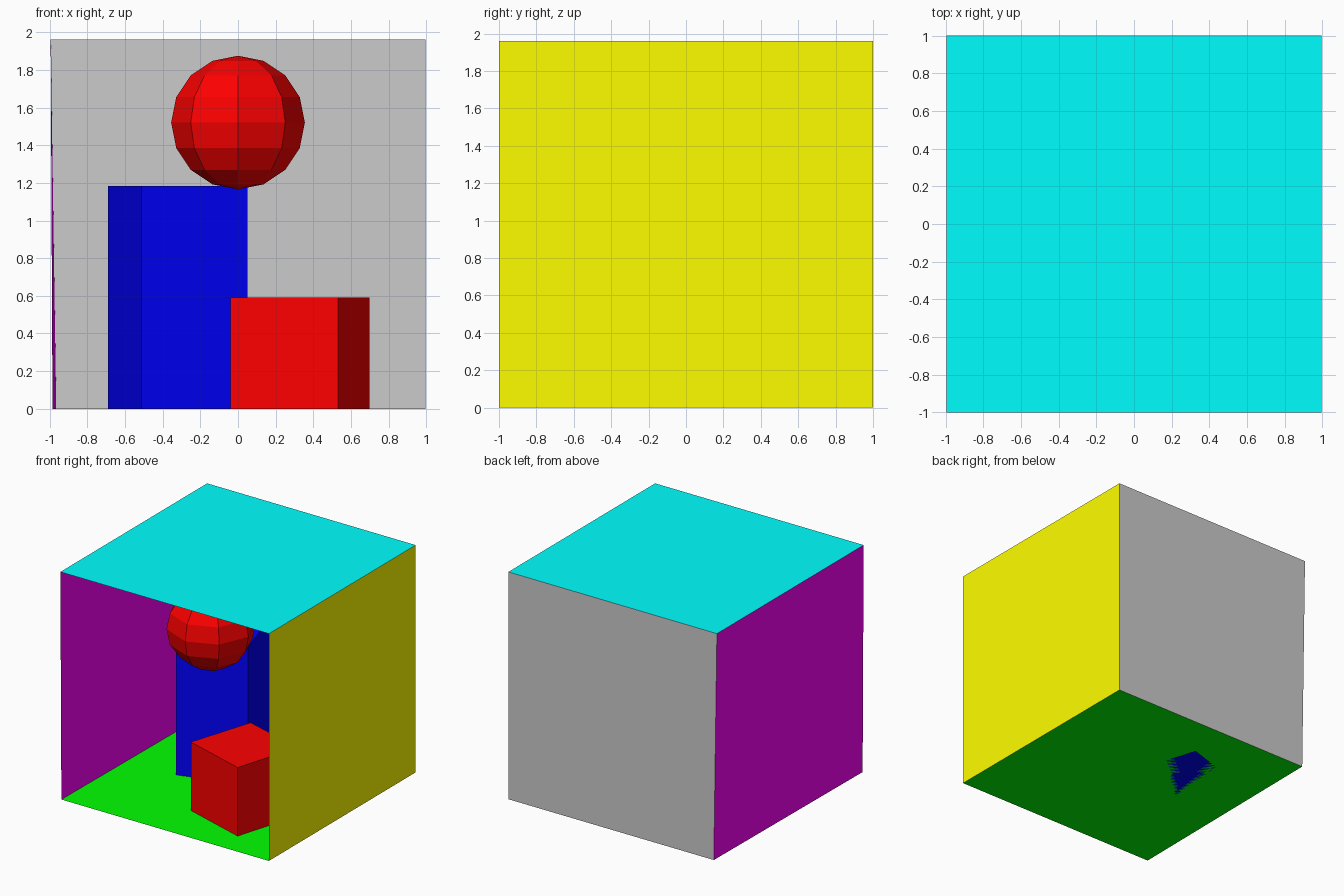
import bpy, bmesh
from mathutils import Matrix

if "Cube" in bpy.data.objects:
    bpy.data.objects.remove(bpy.data.objects["Cube"])

S = 2 / 2.03  # plan is drawn in room units, scaled so the depth is 2


def place(x, depth, z):
    """Plan position (depth grows towards the front) to model position."""
    return ((x + 0.01) * S, -(depth + 0.025) * S, z * S)


def finish(name, bm, color=None):
    mesh = bpy.data.meshes.new(name)
    bm.to_mesh(mesh)
    bm.free()
    obj = bpy.data.objects.new(name, mesh)
    bpy.context.collection.objects.link(obj)
    if color:
        mat = bpy.data.materials.get(str(color)) or bpy.data.materials.new(str(color))
        mat.diffuse_color = (*color, 1)
        mat.use_nodes = True
        mat.node_tree.nodes["Principled BSDF"].inputs["Base Color"].default_value = mat.diffuse_color
        mesh.materials.append(mat)
    return obj


def panel(name, corners, color=None):
    bm = bmesh.new()
    bm.faces.new([bm.verts.new(place(*c)) for c in corners])
    finish(name, bm, color)


def block(name, plan, height, color):
    bm = bmesh.new()
    base = bm.faces.new([bm.verts.new(place(x, d, 0)) for x, d in plan])
    top = bmesh.ops.extrude_face_region(bm, geom=[base], use_keep_orig=True)
    verts = [g for g in top["geom"] if isinstance(g, bmesh.types.BMVert)]
    bmesh.ops.translate(bm, verts=verts, vec=(0, 0, height * S))
    bmesh.ops.recalc_face_normals(bm, faces=bm.faces)
    finish(name, bm, color)


# Room corners: front/back, left/right, low/high
F, B, H = 0.99, -1.04, 1.99
fl, fr, bl, br = (-1.01, F, 0), (1, F, 0), (-0.99, B, 0), (1, B, 0)
flt, frt, blt, brt = (-1.02, F, H), (1, F, H), (-1.02, B, H), (1, B, H)

# Thin room panels, open at the front, facing inwards
panel("floor", [fl, fr, br, bl], (0, 1, 0))
panel("ceiling", [flt, blt, brt, frt], (0, 1, 1))
panel("back_wall", [bl, br, brt, blt])
panel("left_wall", [fl, bl, blt, flt], (1, 0, 1))
panel("right_wall", [br, fr, frt, brt], (1, 1, 0))

# Two turned blocks standing on the floor
block("short_block", [(0.53, 0.75), (0.70, 0.17), (0.13, 0.0), (-0.05, 0.57)], 0.60, (1, 0, 0))
block("tall_block", [(-0.53, 0.09), (0.04, -0.09), (-0.14, -0.67), (-0.71, -0.49)], 1.20, (0, 0, 1))

# Faceted ball
bm = bmesh.new()
bmesh.ops.create_uvsphere(bm, u_segments=8, v_segments=8, radius=0.355,
                          matrix=Matrix.Translation((0, -0.365, 1.52)))
finish("ball", bm, (1, 0, 0))
